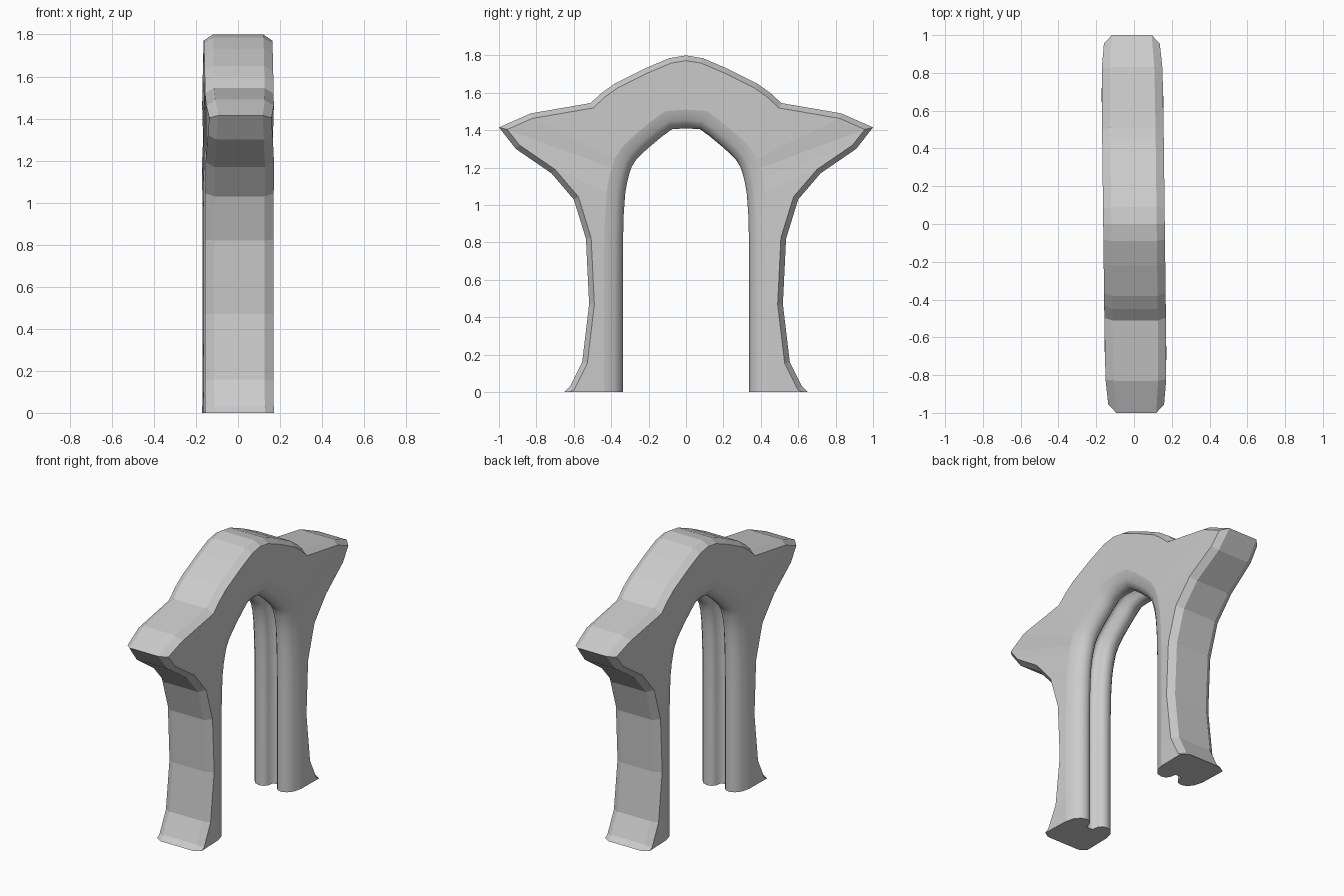
import bpy, bmesh
from mathutils import Vector

if "Cube" in bpy.data.objects:
    bpy.data.objects.remove(bpy.data.objects["Cube"])

# Half arch, crown to foot: outer y, z and matching inner y, z
stations = [
    (0, 1.80, 0, 1.41), (.09, 1.785, .075, 1.405), (.22, 1.73, .13, 1.365),
    (.38, 1.65, .19, 1.315), (.45, 1.60, .235, 1.275), (.51, 1.545, .268, 1.24),
    (.83, 1.49, .29, 1.205), (1.0, 1.415, .302, 1.17), (.91, 1.30, .315, 1.12),
    (.72, 1.17, .325, 1.06), (.60, 1.03, .333, .95), (.535, .82, .337, .80),
    (.518, .47, .338, .47), (.555, .16, .338, .16), (.62, .03, .338, .03),
    (.65, 0, .338, 0)]
# Half sections as (x, inset): grooved rounded inner face, chamfered outer face
inner_half = [(0, .075), (.025, .07), (.032, .03), (.05, .008), (.08, 0),
              (.115, .012), (.143, .045), (.158, .10)]
outer_half = [(.163, .028), (.12, 0)]


def full_path(a, b):
    half = [Vector((s[a], s[b])) for s in stations]
    return [Vector((-p.x, p.y)) for p in reversed(half[1:])] + half


def inset_dirs(path, sign):
    # Mitred normals pointing into the solid
    dirs = []
    for i, p in enumerate(path):
        if i in (0, len(path) - 1):
            dirs.append(Vector((sign * (1 if i else -1), 0)))
            continue
        t0 = (p - path[i - 1]).normalized()
        t1 = (path[i + 1] - p).normalized()
        t = (t0 + t1).normalized()
        dirs.append(Vector((-t.y, t.x)) * sign / max(t.dot(t1), .6))
    return dirs


outer, inner = full_path(0, 1), full_path(2, 3)
outer_dir, inner_dir = inset_dirs(outer, -1), inset_dirs(inner, 1)

# Closed section loop: inner face across, then the outer face back
section = [(-x, d, 0) for x, d in reversed(inner_half[1:])]
section += [(x, d, 0) for x, d in inner_half]
section += [(x, d, 1) for x, d in outer_half]
section += [(-x, d, 1) for x, d in reversed(outer_half)]

bm = bmesh.new()
rings = []
for i in range(len(outer)):
    ring = []
    for x, d, side in section:
        path, dirs = (outer, outer_dir) if side else (inner, inner_dir)
        p = path[i] + dirs[i] * d
        taper = 1 - .12 * max(0, abs(p.x) - .8) / .2
        ring.append(bm.verts.new((x * taper - .012 * p.x, p.x, max(0, p.y))))
    rings.append(ring)

n = len(section)
n_inner = 2 * len(inner_half) - 1
for a, b in zip(rings, rings[1:]):
    for j in range(n):
        k = (j + 1) % n
        f = bm.faces.new((a[j], a[k], b[k], b[j]))
        f.smooth = j < n_inner - 1
# Foot soles
bm.faces.new(rings[0])
bm.faces.new(rings[-1])
bmesh.ops.recalc_face_normals(bm, faces=bm.faces)

mesh = bpy.data.meshes.new("winged_arch")
bm.to_mesh(mesh)
bm.free()
arch = bpy.data.objects.new("winged_arch", mesh)
bpy.context.collection.objects.link(arch)
